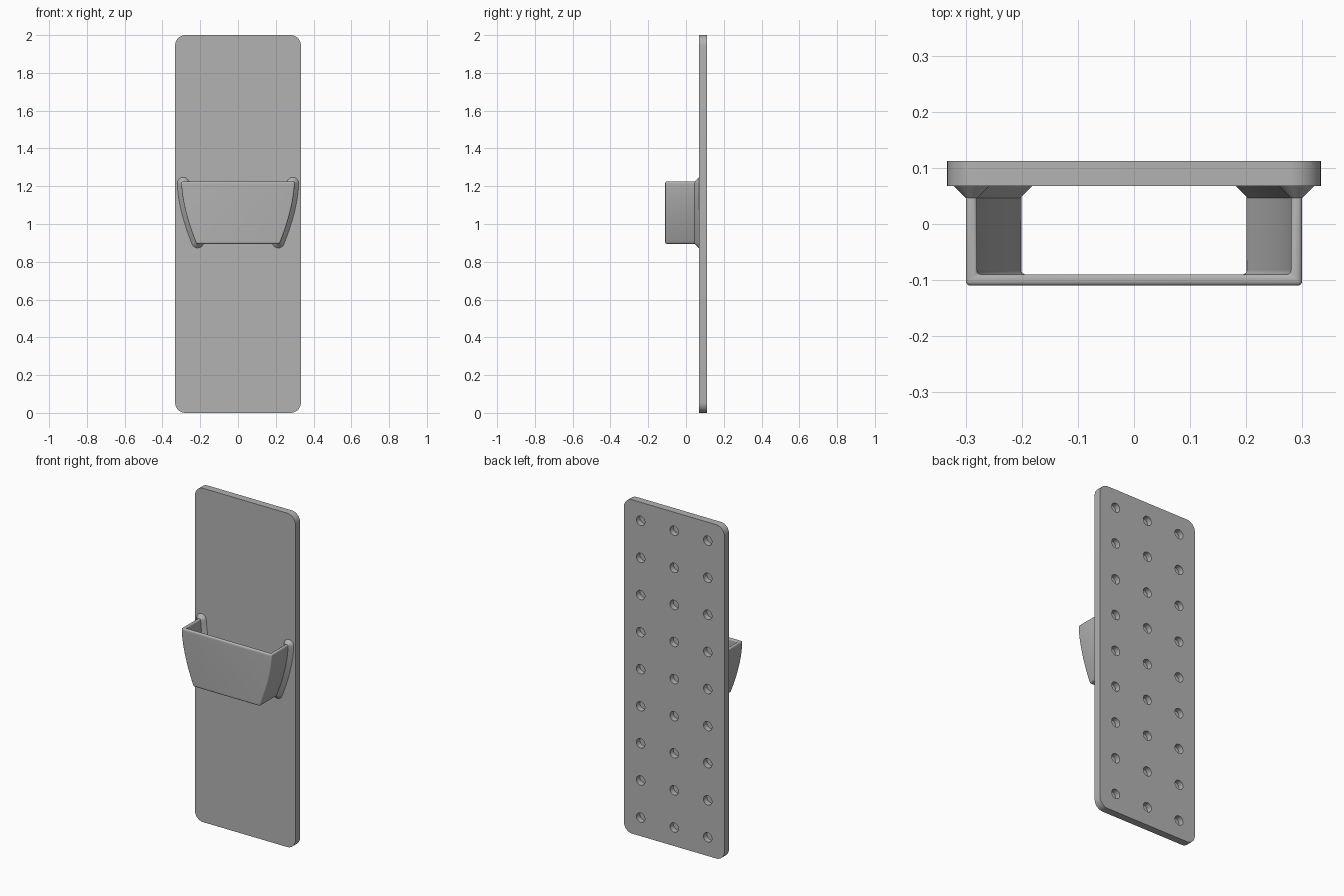
import bpy, bmesh, math
from mathutils import Matrix, Vector

cube = bpy.data.objects.get("Cube")
if cube:
    bpy.data.objects.remove(cube, do_unlink=True)

grey = bpy.data.materials.new("plain grey")
grey.use_nodes = True
colour = (0.45, 0.45, 0.45, 1)
grey.diffuse_color = colour
grey.node_tree.nodes["Principled BSDF"].inputs["Base Color"].default_value = colour

TOP, BOTTOM, WALL = 1.225, 0.895, 0.02
STEPS = 20


def add_object(name, bm):
    mesh = bpy.data.meshes.new(name)
    bm.to_mesh(mesh)
    bm.free()
    mesh.materials.append(grey)
    obj = bpy.data.objects.new(name, mesh)
    bpy.context.collection.objects.link(obj)
    return obj


def loft(name, rings):
    """Skin a list of closed rings and cap both ends."""
    bm = bmesh.new()
    loops = [[bm.verts.new(p) for p in ring] for ring in rings]
    n = len(loops[0])
    for a, b in zip(loops, loops[1:]):
        for i in range(n):
            j = (i + 1) % n
            bm.faces.new((a[i], a[j], b[j], b[i]))
    bm.faces.new(loops[0])
    bm.faces.new(loops[-1])
    bmesh.ops.recalc_face_normals(bm, faces=bm.faces[:])
    return add_object(name, bm)


def activate(obj):
    bpy.ops.object.select_all(action='DESELECT')
    obj.select_set(True)
    bpy.context.view_layer.objects.active = obj


def smooth(obj):
    activate(obj)
    bpy.ops.object.shade_smooth_by_angle(angle=math.radians(35))


def half_width(z):
    """Outer side curve of the pocket, narrowing downwards."""
    return 0.3 - 0.08 * max(0, (TOP - z) / (TOP - BOTTOM)) ** 1.7


def inner_offset(z):
    slope = (half_width(z + 0.001) - half_width(z - 0.001)) / 0.002
    return WALL * math.hypot(1, slope)


def arc(cx, cz, r, start, sweep, n):
    return [(cx + r * math.cos(start + sweep * i / n),
             cz + r * math.sin(start + sweep * i / n)) for i in range(n + 1)]


# Back plate with rounded corners
W, FRONT, BACK, R = 0.333, 0.068, 0.112, 0.055
outline = []
for k, (sx, sz) in enumerate([(1, 1), (-1, 1), (-1, -1), (1, -1)]):
    outline += arc(sx * (W - R), 1 + sz * (1 - R), R, k * math.pi / 2, math.pi / 2, 10)
plate = loft("back_plate", [[(x, y, z) for x, z in outline] for y in (FRONT, BACK)])

# Grid of blind peg holes in the rear face
PITCH = 2 / 9
bm = bmesh.new()
for col in (-1, 0, 1):
    for row in range(9):
        place = Matrix.Translation((col * PITCH, BACK, (row + 0.5) * PITCH))
        bmesh.ops.create_cone(bm, cap_ends=True, segments=32, radius1=0.028,
                              radius2=0.028, depth=0.066,
                              matrix=place @ Matrix.Rotation(math.pi / 2, 4, 'X'))
cutter = add_object("hole_cutter", bm)
cutter.hide_render = True
cut = plate.modifiers.new("holes", 'BOOLEAN')
cut.operation = 'DIFFERENCE'
cut.solver = 'EXACT'
cut.object = cutter
activate(plate)
bpy.ops.object.modifier_apply(modifier=cut.name)
bpy.data.objects.remove(cutter, do_unlink=True)
smooth(plate)

# Open-bottomed pocket: front wall and two curved side walls
rings = []
f, b = -0.11, 0.08
for i in range(STEPS + 1):
    z = BOTTOM + (TOP - BOTTOM) * i / STEPS
    w = half_width(z)
    v = w - inner_offset(z)
    rings.append([(w, b, z), (w, f, z), (-w, f, z), (-w, b, z),
                  (-v, b, z), (-v, f + WALL, z), (v, f + WALL, z), (v, b, z)])
pocket = loft("pocket", rings)
bevel = pocket.modifiers.new("soft edges", 'BEVEL')
bevel.width = 0.008
bevel.segments = 4
bevel.limit_method = 'ANGLE'
bevel.angle_limit = math.radians(40)
activate(pocket)
bpy.ops.object.modifier_apply(modifier=bevel.name)
smooth(pocket)


# Flared feet where the side walls meet the plate
def foot_outline(grow):
    r = WALL / 2 + grow
    mids = []
    for i in range(STEPS + 1):
        z = BOTTOM + WALL / 2 + (TOP - BOTTOM - WALL) * i / STEPS
        mids.append(Vector((half_width(z) - inner_offset(z) / 2, z)))
    right, left = [], []
    for i, p in enumerate(mids):
        t = (mids[min(i + 1, STEPS)] - mids[max(i - 1, 0)]).normalized()
        normal = Vector((t.y, -t.x))
        right.append(p + normal * r)
        left.append(p - normal * r)

    def cap(centre, edge):
        d = edge - centre
        return arc(centre.x, centre.y, r, math.atan2(d.y, d.x), math.pi, 12)[1:-1]
    return right + cap(mids[-1], right[-1]) + left[::-1] + cap(mids[0], left[0])


for side, sign in (("left", 1), ("right", -1)):
    foot = loft(side + "_foot", [[(sign * p[0], y, p[1]) for p in foot_outline(g)]
                                 for y, g in ((0.046, 0), (0.068, 0.022), (0.075, 0.022))])
    smooth(foot)
